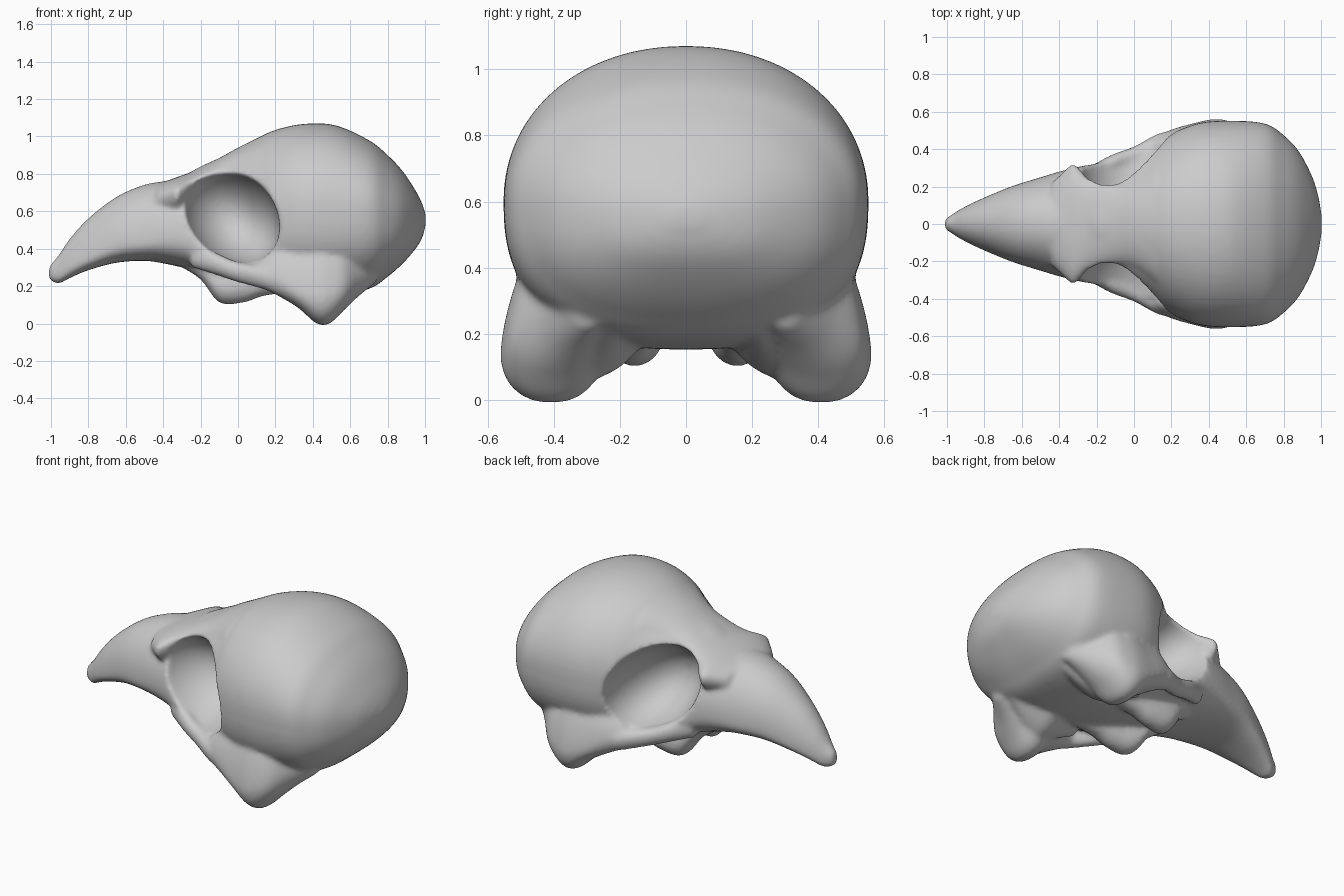
import bpy, bmesh, math
from mathutils import Matrix, Vector

if "Cube" in bpy.data.objects:
    bpy.data.objects.remove(bpy.data.objects["Cube"])

SIDES, STEPS = 64, 6


def material(name, colour):
    mat = bpy.data.materials.new(name)
    mat.use_nodes = True
    mat.diffuse_color = colour
    mat.node_tree.nodes["Principled BSDF"].inputs["Base Color"].default_value = colour
    return mat


def make_object(name, bm):
    bmesh.ops.recalc_face_normals(bm, faces=bm.faces)
    mesh = bpy.data.meshes.new(name)
    bm.to_mesh(mesh)
    bm.free()
    obj = bpy.data.objects.new(name, mesh)
    bpy.context.collection.objects.link(obj)
    return obj


def refine(rows):
    """Smooth spline through the rows of section measures."""
    rows = [Vector(r) for r in rows]
    out = []
    for i in range(len(rows) - 1):
        a, b = rows[max(i - 1, 0)], rows[i]
        c, d = rows[i + 1], rows[min(i + 2, len(rows) - 1)]
        for s in range(STEPS):
            t = s / STEPS
            out.append(b + (c - a) * (t / 2)
                       + (a * 2 - b * 5 + c * 4 - d) * (t * t / 2)
                       + (b * 3 - a - c * 3 + d) * (t ** 3 / 2))
    return out + [rows[-1]]


def loft(name, rows, side=1, top_power=2.0, low_power=2.0):
    """Rows: x, centre y, bottom z, widest z, top z, half width."""
    bm = bmesh.new()
    rings = []
    for x, y, low, mid, top, half in refine(rows):
        ring = []
        for k in range(SIDES):
            angle = math.tau * k / SIDES
            c, s = math.cos(angle), math.sin(angle)
            power = 2 / (top_power if s > 0 else low_power)
            height = (top - mid) if s > 0 else (mid - low)
            py = y + half * math.copysign(abs(c) ** power, c)
            pz = mid + height * math.copysign(abs(s) ** power, s)
            ring.append(bm.verts.new((x, py * side, pz)))
        rings.append(ring)
    for r, q in zip(rings, rings[1:]):
        for k in range(SIDES):
            n = (k + 1) % SIDES
            bm.faces.new((r[k], r[n], q[n], q[k]))
    bm.faces.new(rings[0])
    bm.faces.new(rings[-1])
    return make_object(name, bm)


def ellipsoid(name, centre, radii, tilt):
    bm = bmesh.new()
    bmesh.ops.create_uvsphere(bm, u_segments=48, v_segments=24, radius=1)
    bmesh.ops.scale(bm, vec=radii, verts=bm.verts)
    bmesh.ops.rotate(bm, matrix=Matrix.Rotation(tilt, 3, "Y"), verts=bm.verts)
    bmesh.ops.translate(bm, vec=centre, verts=bm.verts)
    return make_object(name, bm)


def apply_modifier(obj, kind, **settings):
    mod = obj.modifiers.new(kind.title(), kind)
    for key, value in settings.items():
        setattr(mod, key, value)
    bpy.context.view_layer.objects.active = obj
    bpy.ops.object.modifier_apply(modifier=mod.name)


def combine(obj, tool, operation):
    tool.hide_render = True
    apply_modifier(obj, "BOOLEAN", object=tool, operation=operation, solver="EXACT")
    bpy.data.objects.remove(tool)


# Beak, face and braincase in one sweep: x, bottom, widest, top, half width
body = [
    (-1.012, .235, .27, .305, .025), (-.96, .213, .27, .365, .06),
    (-.9, .243, .30, .452, .095), (-.8, .285, .35, .562, .142),
    (-.65, .325, .42, .677, .203), (-.5, .335, .44, .742, .25),
    (-.4, .322, .46, .76, .28), (-.3, .3, .46, .785, .305),
    (-.2, .275, .42, .84, .325), (-.1, .25, .4, .885, .36),
    (0, .225, .42, .94, .4), (.1, .195, .5, .99, .44),
    (.2, .17, .58, 1.035, .485), (.35, .155, .6, 1.067, .54),
    (.52, .155, .6, 1.06, .552), (.7, .185, .6, .98, .537),
    (.8, .25, .58, .9, .475), (.88, .32, .57, .815, .39),
    (.95, .4, .56, .71, .26), (.985, .46, .555, .64, .15),
    (1.004, .53, .55, .58, .04)]
skull = loft("skull", [(x, 0, *rest) for x, *rest in body], top_power=2.1, low_power=2.5)

# Brow shelf with a corner bump in front of each socket
brow = loft("brow", [
    (-.44, 0, .55, .66, .74, .22), (-.36, 0, .55, .69, .77, .295),
    (-.32, 0, .55, .7, .785, .32), (-.24, 0, .6, .74, .815, .25),
    (-.1, 0, .65, .79, .885, .22), (0, 0, .65, .82, .94, .24),
    (.12, 0, .65, .82, .995, .33)])
combine(skull, brow, "UNION")

# Tilted eye sockets, leaving a thin wall on the centre line
for side in (1, -1):
    socket = ellipsoid("socket_cutter", (-.045, .45 * side, .585), (.3, .4, .23), math.pi / 4)
    combine(skull, socket, "DIFFERENCE")

# Paired parts: x, y, bottom, widest, top, half width
cheek_bar = [
    (-.25, .26, .3, .36, .44, .04), (-.12, .32, .26, .32, .38, .05),
    (0, .365, .22, .28, .33, .05), (.15, .435, .18, .25, .31, .055),
    (.3, .44, .14, .23, .34, .06)]
jaw_lobe = [
    (.1, .42, .2, .26, .32, .04), (.2, .43, .155, .24, .4, .075),
    (.32, .42, .085, .17, .46, .12), (.42, .41, .0, .14, .52, .15),
    (.49, .405, .0, .15, .52, .15), (.57, .39, .075, .19, .5, .135),
    (.65, .34, .15, .26, .46, .1), (.74, .29, .22, .32, .42, .06)]
lobe_web = [
    (.2, .28, .17, .24, .32, .06), (.34, .28, .11, .24, .36, .13),
    (.45, .28, .065, .22, .38, .16), (.55, .27, .1, .24, .38, .15),
    (.7, .22, .2, .28, .36, .08)]
palate_ridge = [
    (-.32, .1, .31, .35, .4, .04), (-.2, .13, .235, .29, .36, .07),
    (-.1, .15, .112, .2, .32, .085), (.03, .16, .112, .2, .3, .075),
    (.15, .16, .15, .21, .3, .065), (.35, .16, .17, .24, .32, .05)]

parts = [skull]
for side in (1, -1):
    parts += [loft("cheek_bar", cheek_bar, side),
              loft("jaw_lobe", jaw_lobe, side, top_power=1.5, low_power=2.2),
              loft("lobe_web", lobe_web, side, low_power=1.6),
              loft("palate_ridge", palate_ridge, side)]

# Fuse everything into one smooth bone surface
bpy.ops.object.select_all(action="DESELECT")
for part in parts:
    part.select_set(True)
bpy.context.view_layer.objects.active = skull
bpy.ops.object.join()
apply_modifier(skull, "REMESH", mode="VOXEL", voxel_size=.013)
apply_modifier(skull, "SMOOTH", factor=.5, iterations=10)

skull.data.materials.clear()
skull.data.materials.append(material("bone grey", (.6, .6, .6, 1)))
for face in skull.data.polygons:
    face.use_smooth = True
    face.material_index = 0
